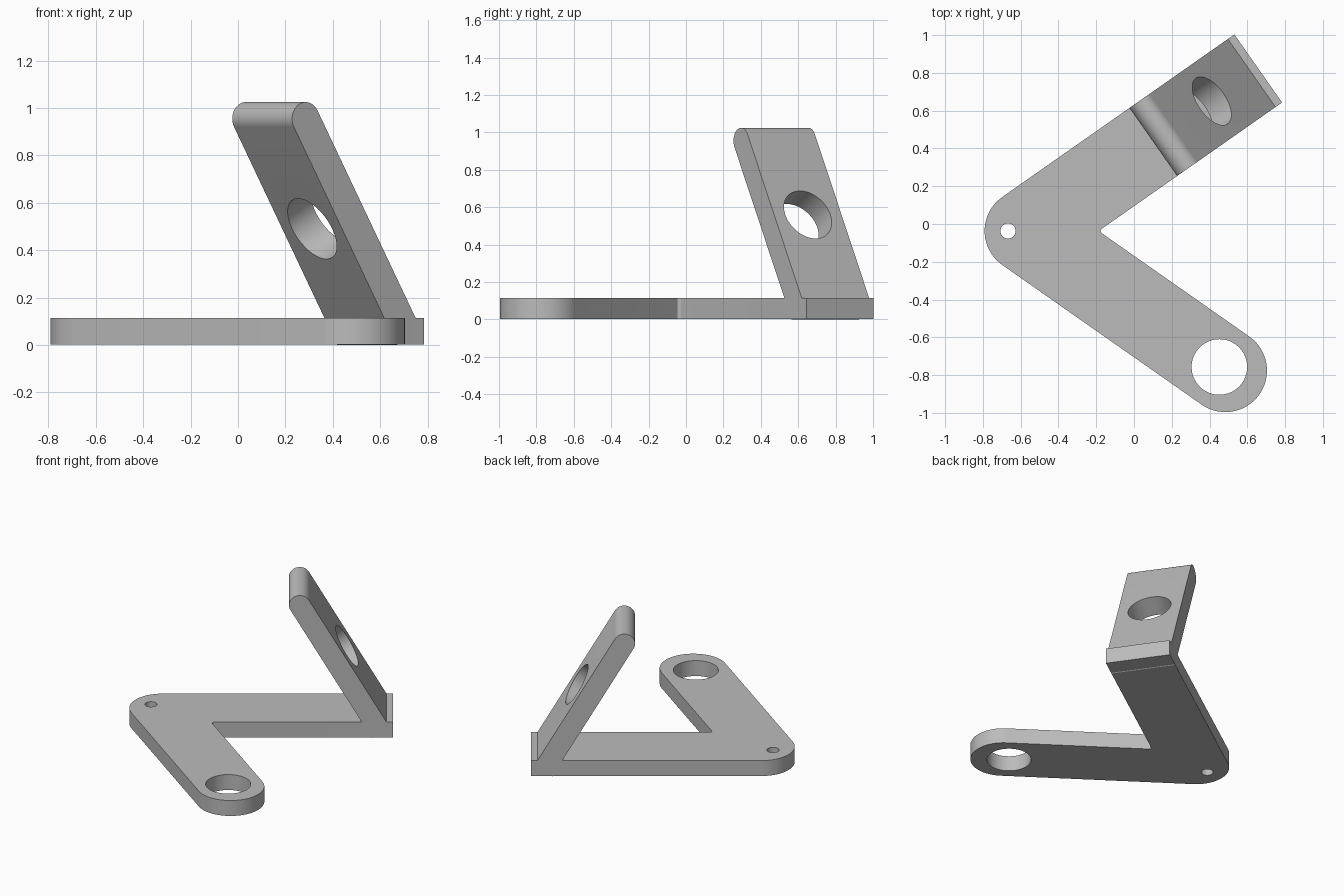
import bpy, bmesh
from math import sin, cos, radians
from mathutils import Vector, Matrix

if "Cube" in bpy.data.objects:
    bpy.data.objects.remove(bpy.data.objects["Cube"], do_unlink=True)

# Single flat material
GREY = (0.5, 0.5, 0.5, 1)
metal = bpy.data.materials.new("plain grey")
metal.use_nodes = True
metal.diffuse_color = GREY
metal.node_tree.nodes["Principled BSDF"].inputs["Base Color"].default_value = GREY

# Shared dimensions
R = 0.22            # half width of the arms
HOLE = 0.147        # large hole radius
BOTTOM, TOP = 0.003, 0.114
SWING = 35          # each arm's angle from the x axis
TILT = radians(30)  # flange lean from vertical
HALF = 0.07         # half thickness of the flange


def polar(deg, r=1.0):
    return Vector((cos(radians(deg)), sin(radians(deg)))) * r


def arc(centre, r, start, end, steps):
    return [centre + polar(start + (end - start) * i / steps, r) for i in range(steps + 1)]


def prism(name, outline, low, high, matrix=Matrix()):
    """Extrude a flat outline from low to high along local z."""
    bm = bmesh.new()
    face = bm.faces.new([bm.verts.new((p.x, p.y, low)) for p in outline])
    new = bmesh.ops.extrude_face_region(bm, geom=[face])["geom"]
    verts = [v for v in new if isinstance(v, bmesh.types.BMVert)]
    bmesh.ops.translate(bm, verts=verts, vec=(0, 0, high - low))
    bmesh.ops.recalc_face_normals(bm, faces=bm.faces)
    bm.transform(matrix)
    mesh = bpy.data.meshes.new(name)
    bm.to_mesh(mesh)
    bm.free()
    mesh.materials.append(metal)
    obj = bpy.data.objects.new(name, mesh)
    bpy.context.collection.objects.link(obj)
    return obj


def select(obj):
    bpy.ops.object.select_all(action='DESELECT')
    obj.select_set(True)
    bpy.context.view_layer.objects.active = obj


def drill(obj, centre, r, matrix=Matrix()):
    """Cut a round hole along the local z of the matrix."""
    cutter = prism("hole_cutter", arc(centre, r, 0, 354.375, 63), -0.5, 0.5, matrix)
    cutter.hide_render = True
    mod = obj.modifiers.new("hole", 'BOOLEAN')
    mod.operation, mod.solver, mod.object = 'DIFFERENCE', 'EXACT', cutter
    select(obj)
    bpy.ops.object.modifier_apply(modifier=mod.name)
    bpy.data.objects.remove(cutter, do_unlink=True)


# V-shaped base plate: round elbow, round front end, square back end
elbow = Vector((-0.571, -0.037))
front_end = elbow + polar(-SWING, 1.288)
back_end = elbow + polar(SWING, 1.5)
side = polar(SWING + 90, R)
fillet = 0.015
inner = elbow + Vector(((R + fillet) / sin(radians(SWING)), 0))
outline = (arc(elbow, R, 90 + SWING, 270 - SWING, 24)
           + arc(front_end, R, -90 - SWING, 90 - SWING, 40)
           + arc(inner, fillet, 270 - SWING, 90 + SWING, 8)
           + [back_end - side, back_end + side])
base = prism("base_plate", outline, BOTTOM, TOP)
drill(base, Vector((-0.667, -0.037)), 0.04)
drill(base, Vector((0.452, -0.757)), HOLE)

# Leaning flange: local x is its thickness, y its length, z its width
along = polar(SWING).to_3d()
up = Vector((0, 0, 1))
thick = along * cos(TILT) + up * sin(TILT)
length = -along * sin(TILT) + up * cos(TILT)
foot = back_end.to_3d() - along * 0.138


def frame(x, y, z):
    m = Matrix((x, y, z)).transposed().to_4x4()
    m.translation = foot
    return m


profile = [Vector((0, 0)), Vector((2 * HALF, 0))] + arc(Vector((HALF, 1.062)), HALF, 0, 180, 32)
flange = prism("leaning_flange", profile, -R, R, frame(thick, length, thick.cross(length)))
drill(flange, Vector((0, 0.566)), HOLE, frame(length.cross(thick), length, thick))

# Smooth curved walls, crisp edges
for part in (base, flange):
    select(part)
    bpy.ops.object.shade_smooth_by_angle(angle=radians(30))
